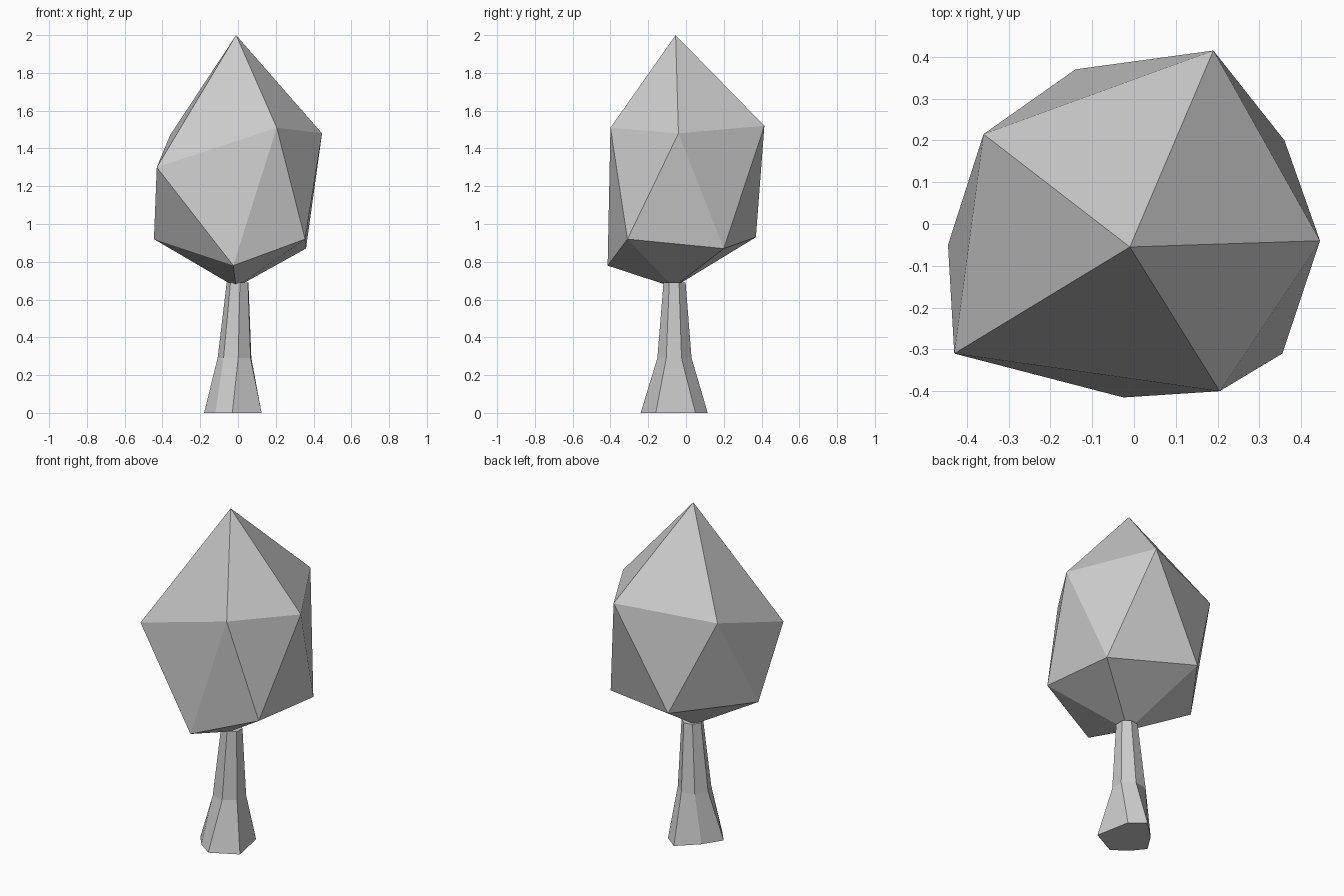
import bpy
from math import cos, sin, radians

if "Cube" in bpy.data.objects:
    bpy.data.objects.remove(bpy.data.objects["Cube"])


def make_object(name, verts, faces):
    mesh = bpy.data.meshes.new(name)
    mesh.from_pydata(verts, [], faces)
    mesh.update()
    obj = bpy.data.objects.new(name, mesh)
    bpy.context.collection.objects.link(obj)
    return obj


# Crown: irregular icosahedron, two staggered rings of five plus two tips
upper = [(0.445, -0.04, 1.48), (0.19, 0.415, 1.52), (-0.36, 0.215, 1.47),
         (-0.43, -0.31, 1.30), (0.205, -0.40, 1.51)]
lower = [(0.36, 0.20, 0.87), (-0.14, 0.37, 0.93), (-0.445, -0.05, 0.92),
         (-0.025, -0.415, 0.78), (0.355, -0.31, 0.92)]
tips = [(-0.01, -0.055, 2.0), (-0.01, -0.065, 0.665)]
crown_faces = []
for i in range(5):
    j = (i + 1) % 5
    crown_faces += [(10, i, j), (i, 5 + i, j), (j, 5 + i, 5 + j), (11, 5 + j, 5 + i)]
make_object("crown", upper + lower + tips, crown_faces)

# Trunk: seven-sided, flared and uneven at the foot
N = 7
foot = [(-0.03, -0.24), (0.125, -0.16), (0.085, 0.05), (0.0, 0.115),
        (-0.11, 0.01), (-0.18, -0.10), (-0.12, -0.175)]
trunk_verts = [(x, y, 0.0) for x, y in foot]
for cx, radius, z in [(-0.015, 0.093, 0.29), (0.0, 0.06, 0.69)]:
    for k in range(N):
        a = radians(-80 + k * 360 / N)
        trunk_verts.append((cx + radius * cos(a), -0.06 + radius * sin(a), z))
trunk_faces = [tuple(reversed(range(N))), tuple(range(2 * N, 3 * N))]
for ring in range(2):
    for k in range(N):
        a, b = ring * N + k, ring * N + (k + 1) % N
        trunk_faces.append((a, b, b + N, a + N))
make_object("trunk", trunk_verts, trunk_faces)
